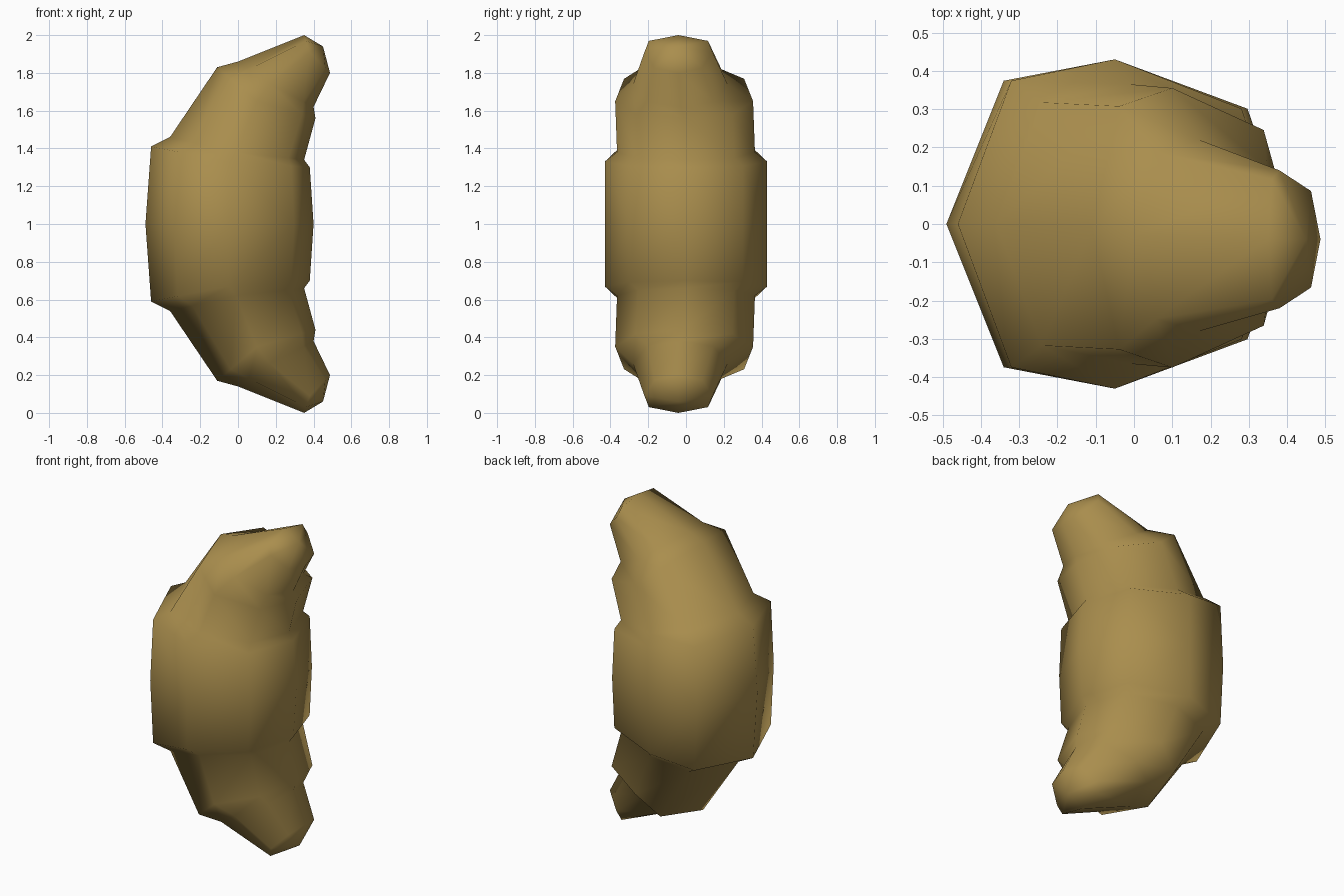
import bpy, bmesh

if "Cube" in bpy.data.objects:
    bpy.data.objects.remove(bpy.data.objects["Cube"])

# One colour for the whole pastry
crust = bpy.data.materials.new("golden_crust")
crust.diffuse_color = (0.40, 0.27, 0.075, 1)
crust.use_nodes = True
crust.node_tree.nodes["Principled BSDF"].inputs["Base Color"].default_value = crust.diffuse_color

# Eight-sided cross-section: u runs outer curve (-1) to inner curve (+1), v is the side
PROFILE = [(-1, 0), (-.66, .87), (0, 1), (.77, .7), (1, 0), (.77, -.7), (0, -1), (-.66, -.87)]

# Rings of the upper half: outer (x, z), middle (x, z), inner (x, z), y centre, y half width
RINGS = [
    ((-.49, 1.00), (-.05, 1.00), (.40, 1.00), 0, .43),       # belly
    ((-.46, 1.41), (-.05, 1.33), (.38, 1.30), 0, .43),       # belly rim
    ((-.36, 1.46), (-.01, 1.38), (.35, 1.34), 0, .365),      # shoulder root
    ((-.11, 1.83), (.10, 1.65), (.41, 1.56), -.01, .365),    # shoulder rim
    ((.00, 1.86), (.17, 1.74), (.40, 1.62), -.03, .25),      # horn root
    ((.35, 2.00), (.38, 1.91), (.487, 1.80), -.04, .18),     # horn end
]
APEX = (.45, -.04, 1.94)


def ring_points(outer, mid, inner, yc, half):
    pts = []
    for u, v in PROFILE:
        end = outer if u < 0 else inner
        t = abs(u)
        pts.append((mid[0] + (end[0] - mid[0]) * t, yc + half * v,
                    mid[1] + (end[1] - mid[1]) * t - 1))
    return pts


# Loft the upper half, then mirror it downward
bm = bmesh.new()
loops = [[bm.verts.new(p) for p in ring_points(*r)] for r in RINGS]
n = len(PROFILE)
for a, b in zip(loops, loops[1:]):
    for i in range(n):
        j = (i + 1) % n
        bm.faces.new((a[i], a[j], b[j], b[i]))
tip = bm.verts.new((APEX[0], APEX[1], APEX[2] - 1))
for i in range(n):
    bm.faces.new((loops[-1][i], loops[-1][(i + 1) % n], tip))
half = bm.verts[:] + bm.edges[:] + bm.faces[:]
bmesh.ops.mirror(bm, geom=half, axis='Z', merge_dist=0.001)
bmesh.ops.remove_doubles(bm, verts=bm.verts[:], dist=0.001)
bmesh.ops.recalc_face_normals(bm, faces=bm.faces[:])
for f in bm.faces:
    f.smooth = True

mesh = bpy.data.meshes.new("crescent_pastry")
bm.to_mesh(mesh)
bm.free()
mesh.materials.append(crust)
pastry = bpy.data.objects.new("crescent_pastry", mesh)
pastry.location.z = 1
bpy.context.collection.objects.link(pastry)
